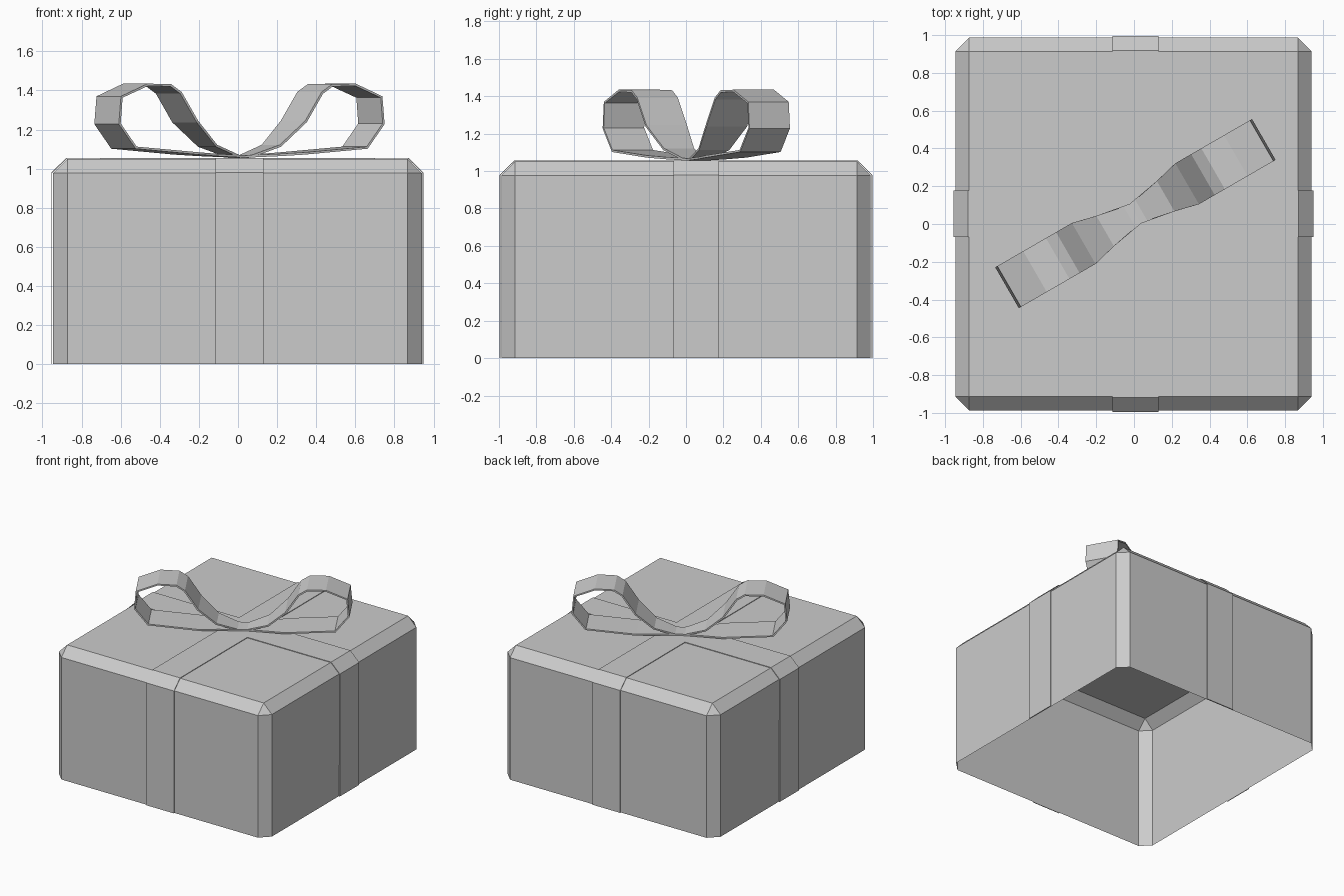
import bpy, bmesh
from mathutils import Matrix, Vector
from math import radians

if "Cube" in bpy.data.objects:
    bpy.data.objects.remove(bpy.data.objects["Cube"])

BX, BY, BH, CH = 0.943, 0.987, 1.05, 0.073    # box half sizes, height, chamfer
BOX_X = -0.003                                # box centre in x
RX, RY, RH = 0.0075, 0.055, 0.1225            # ribbon crossing and half width
LIFT = 0.009                                  # ribbon stand-off


def finish(bm, name, thickness=0, offset=-1):
    mesh = bpy.data.meshes.new(name)
    bm.to_mesh(mesh)
    bm.free()
    ob = bpy.data.objects.new(name, mesh)
    bpy.context.collection.objects.link(ob)
    if thickness:
        mod = ob.modifiers.new("thickness", 'SOLIDIFY')
        mod.thickness = thickness
        mod.offset = offset
    return ob


def strip(bm, rows):
    """Quads between successive (left, right) point pairs."""
    pairs = [[bm.verts.new(p) for p in row] for row in rows]
    for (a, b), (c, d) in zip(pairs, pairs[1:]):
        bm.faces.new((a, c, d, b))


# Box: chamfered shell, open at the bottom
bm = bmesh.new()
bmesh.ops.create_cube(bm, size=1, matrix=Matrix.Translation((BOX_X, 0, BH / 2))
                      @ Matrix.Diagonal((2 * BX, 2 * BY, BH, 1)))
bottom = [f for f in bm.faces if f.normal.z < -0.5]
bmesh.ops.delete(bm, geom=bottom, context='FACES_ONLY')
bmesh.ops.bevel(bm, geom=[e for e in bm.edges if not e.is_boundary],
                offset=CH, segments=1, profile=0.5, affect='EDGES')
finish(bm, "box")

# Wrapped ribbon: a crossing square and four arms folded over the box edges
bm = bmesh.new()
top = BH + LIFT * 0.6
strip(bm, [[(RX + s * RH, RY - RH, top), (RX + s * RH, RY + RH, top)] for s in (-1, 1)])
for axis in (0, 1):
    for s in (-1, 1):
        mid, half, cross = ((RX, BX, RY), (RY, BY, RX))[axis]
        shift = BOX_X if axis == 0 else 0
        edge = s * (half + LIFT) + shift
        path = [(mid + s * RH, top), (edge - s * (CH + 0.004), top),
                (edge, BH - CH + 0.003), (edge, 0)]
        side = s if axis == 0 else -s
        rows = []
        for d, z in path:
            row = []
            for w in (-side, side):
                c = cross + w * RH
                row.append((d, c, z) if axis == 0 else (c, d, z))
            rows.append(row)
        strip(bm, rows)
bmesh.ops.remove_doubles(bm, verts=bm.verts, dist=0.001)
bmesh.ops.recalc_face_normals(bm, faces=bm.faces)
finish(bm, "ribbon_wrap", 0.005)

# Bow loops: (distance outward, height, half width) from the lower root round to the upper root
LOOP = [(0.0, 1.056, 0.06), (0.185, 1.064, 0.093), (0.316, 1.072, 0.125),
        (0.685, 1.102, 0.125), (0.785, 1.228, 0.125), (0.772, 1.370, 0.125),
        (0.614, 1.435, 0.125), (0.413, 1.392, 0.125), (0.316, 1.245, 0.125),
        (0.185, 1.122, 0.093), (0.02, 1.064, 0.06)]
# top of the loop is flat before it turns down
LOOP.insert(7, (0.475, 1.432, 0.125))
for name, turn in (("bow_loop_right", 30), ("bow_loop_left", 210)):
    bm = bmesh.new()
    strip(bm, [[(u, -w, z), (u, w, z)] for u, z, w in LOOP])
    place = Matrix.Translation((RX, RY, 0)) @ Matrix.Rotation(radians(turn), 4, 'Z')
    bmesh.ops.transform(bm, matrix=place, verts=bm.verts)
    finish(bm, name, 0.012, 1)
